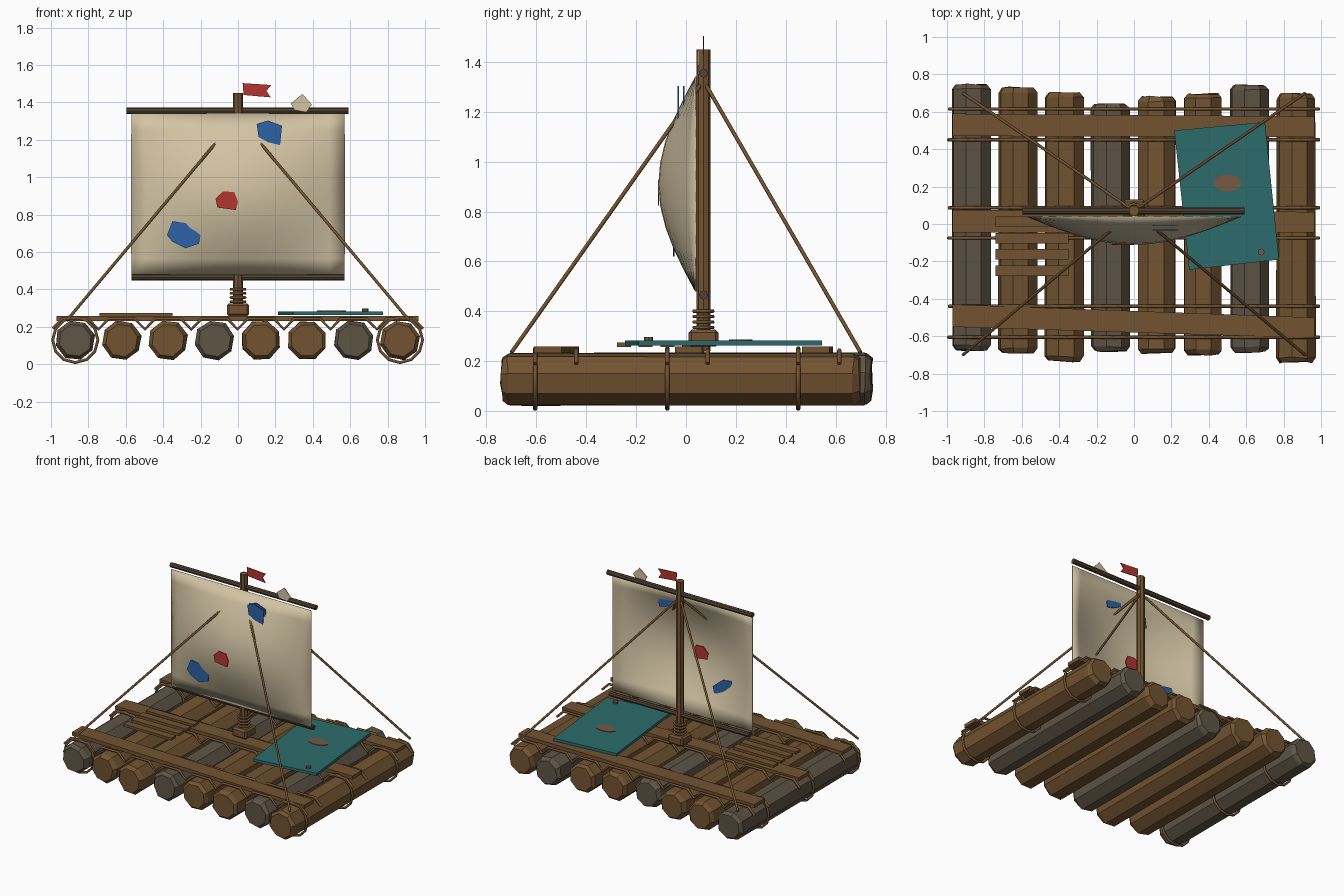
import bpy, bmesh, math, random
from mathutils import Vector, Matrix

random.seed(4)
if "Cube" in bpy.data.objects:
    bpy.data.objects.remove(bpy.data.objects["Cube"])


def material(name, *rgb):
    m = bpy.data.materials.new(name)
    m.use_nodes = True
    m.diffuse_color = (*rgb, 1)
    m.node_tree.nodes["Principled BSDF"].inputs["Base Color"].default_value = (*rgb, 1)
    return m


BROWN = material("brown wood", .17, .088, .031)
GREY = material("weathered wood", .115, .09, .06)
DARK = material("dark wood", .08, .055, .032)
ROPE = material("rope", .17, .085, .03)
CREAM = material("sail cloth", .65, .55, .37)
TEAL = material("teal cloth", .025, .15, .15)
RED = material("red cloth", .45, .035, .03)
BLUE = material("blue cloth", .027, .12, .38)
TAN = material("tan patch", .18, .1, .055)


def finish(name, bm, mat):
    bmesh.ops.recalc_face_normals(bm, faces=bm.faces)
    me = bpy.data.meshes.new(name)
    bm.to_mesh(me)
    bm.free()
    me.materials.append(mat)
    ob = bpy.data.objects.new(name, me)
    bpy.context.collection.objects.link(ob)
    return ob


def prism(name, points, offset, mat):
    """Extrude a flat outline along an offset."""
    bm = bmesh.new()
    face = bm.faces.new([bm.verts.new(p) for p in points])
    new = bmesh.ops.extrude_face_region(bm, geom=[face], use_keep_orig=True)["geom"]
    bmesh.ops.translate(bm, vec=offset, verts=[g for g in new if isinstance(g, bmesh.types.BMVert)])
    return finish(name, bm, mat)


def cloth(name, outline, y, mat):
    return prism(name, [(x, y, z) for x, z in outline], (0, .005, 0), mat)


def pole(name, a, b, r, mat, sides=8):
    a, b = Vector(a), Vector(b)
    bm = bmesh.new()
    turn = (b - a).to_track_quat('Z', 'Y').to_matrix().to_4x4()
    bmesh.ops.create_cone(bm, cap_ends=True, segments=sides, radius1=r, radius2=r,
                          depth=(b - a).length, matrix=Matrix.Translation((a + b) / 2) @ turn)
    return finish(name, bm, mat)


def rope(name, points, r=.009, closed=False):
    cu = bpy.data.curves.new(name, 'CURVE')
    cu.dimensions = '3D'
    cu.bevel_depth = r
    cu.bevel_resolution = 1
    cu.use_fill_caps = True
    sp = cu.splines.new('POLY')
    sp.points.add(len(points) - 1)
    for p, co in zip(sp.points, points):
        p.co = (*co, 1)
    sp.use_cyclic_u = closed
    cu.materials.append(ROPE)
    ob = bpy.data.objects.new(name, cu)
    bpy.context.collection.objects.link(ob)
    return ob


def circle(n, r):
    return [(r * math.cos(math.tau * i / n), r * math.sin(math.tau * i / n)) for i in range(n)]


# Deck logs with worn, chamfered ends
def log(name, x, y0, y1, mat):
    bm = bmesh.new()
    roll = random.uniform(.2, .5)
    rings = []
    for y, r in ((y0, .088), (y0 + .025, .107), (y1 - .025, .107), (y1, .088)):
        ring = []
        for i in range(8):
            a = roll + math.tau * i / 8
            k = r * random.uniform(.98, 1.03)
            ring.append(bm.verts.new((x + k * math.cos(a), y + random.uniform(-.006, .006),
                                      .128 + k * math.sin(a))))
        rings.append(ring)
    for a, b in zip(rings, rings[1:]):
        for i in range(8):
            bm.faces.new((a[i], a[i - 1], b[i - 1], b[i]))
    bm.faces.new(rings[0])
    bm.faces.new(rings[-1])
    return finish(name, bm, mat)


LOG_X = [-.87 + i * .248 for i in range(8)]
ENDS = [(-.675, .745), (-.69, .73), (-.735, .70), (-.68, .64),
        (-.69, .68), (-.70, .695), (-.685, .74), (-.74, .695)]
for i, (x, (y0, y1)) in enumerate(zip(LOG_X, ENDS)):
    log(f"log_{i + 1}", x, y0, y1, GREY if i in (0, 3, 6) else BROWN)

# Cross planks, slightly skewed
for name, left, right in (("back_plank", .53, .52), ("middle_plank", .015, .01), ("front_plank", -.49, -.555)):
    prism(name, [(-.97, left - .06, .232), (.965, right - .055, .232),
                 (.965, right + .055, .232), (-.97, left + .06, .232)], (0, 0, .026), BROWN)

# Lashings: waves over the logs on both sides of each plank, loops on the outer logs
for j, y in enumerate((-.605, -.44, -.075, .087, .45, .615)):
    path = [(-.99, y, .19)]
    for i, x in enumerate(LOG_X):
        path += [(x - .07, y, .243), (x + .07, y, .243)]
        if i < 7:
            path.append((x + .124, y, .187))
    path.append((.99, y, .19))
    rope(f"lashing_{j + 1}", path)
    if j % 2 == 0:
        for side, x in (("right", LOG_X[0]), ("left", LOG_X[-1])):
            rope(f"{side}_loop_{j // 2 + 1}", [(x + u, y, .13 + v) for u, v in circle(12, .121)], closed=True)

# Small slats beside the sail
for i in range(4):
    y = .012 - i * .087
    prism(f"slat_{i + 1}", [(-.74, y - .028, .256), (-.35, y - .028, .256),
                            (-.35, y + .028, .256), (-.74, y + .028, .256)], (0, 0, .018), BROWN)

# Mast, its foot and rope coils
pole("mast", (0, .07, .24), (0, .07, 1.45), .028, BROWN)
foot = prism("mast_foot", [(-.06, .01, .258), (.06, .01, .258), (.06, .13, .258), (-.06, .13, .258)],
             (0, 0, .068), BROWN)
bevel = foot.modifiers.new("bevel", 'BEVEL')
bevel.width = .012
bevel.segments = 1
for i in range(4):
    rope(f"mast_coil_{i + 1}", [(u, .07 + v, .335 + i * .022) for u, v in circle(12, .037)], .008, True)

# Yards
pole("upper_yard", (-.595, .07, 1.355), (.59, .07, 1.355), .018, DARK)
pole("lower_yard", (-.57, .07, .465), (.57, .07, .465), .018, DARK)

# Billowing sail
bm = bmesh.new()
bmesh.ops.create_grid(bm, x_segments=14, y_segments=10, size=1)
for v in bm.verts:
    u, w = v.co.x, v.co.y
    belly = .148 * math.cos(u * math.pi / 2) * math.cos(w * math.pi / 2)
    v.co = (u * .57, .042 - belly, .91 + w * .43)
sail = finish("sail", bm, CREAM)
sail.modifiers.new("thickness", 'SOLIDIFY').thickness = .005
for p in sail.data.polygons:
    p.use_smooth = True

# Sail patches, sewn on both sides
PATCHES = (("upper_patch", BLUE, -.034, [(.10, 1.285), (.16, 1.303), (.235, 1.275), (.225, 1.172),
                                         (.165, 1.185), (.11, 1.215)]),
           ("middle_patch", RED, -.113, [(-.12, .885), (-.08, .925), (-.02, .92), (0, .87),
                                         (-.012, .825), (-.11, .838)]),
           ("lower_patch", BLUE, -.052, [(-.38, .69), (-.35, .765), (-.28, .755), (-.2, .69),
                                         (-.21, .645), (-.28, .62), (-.35, .655)]))
for name, mat, y, outline in PATCHES:
    cloth(name + "_front", outline, y, mat)
    cloth(name + "_back", outline, y + .022, mat)
cloth("yard_scrap", [(.282, 1.395), (.345, 1.445), (.395, 1.388), (.365, 1.35), (.30, 1.362)], .047, CREAM)

# Swallowtail pennant
cloth("pennant", [(.025, 1.503), (.178, 1.493), (.152, 1.462), (.175, 1.427), (.03, 1.44)], .068, RED)

# Stays from the mast to the four corners
for name, x, y in (("front_right_stay", -.915, -.70), ("front_left_stay", .915, -.70),
                   ("back_right_stay", -.915, .70), ("back_left_stay", .915, .70)):
    rope(name, [(x, y, .235), (0, .07, 1.325)], .008)

# Blanket with a patch and a button
prism("blanket", [(.215, .50, .263), (.295, -.245, .263), (.775, -.19, .263), (.70, .545, .263)],
      (0, 0, .02), TEAL)
prism("blanket_patch", [(.5 + u, .22 + v * .6, .283) for u, v in circle(8, .078)], (0, 0, .004), TAN)
pole("blanket_button", (.68, -.15, .28), (.68, -.15, .297), .018, TAN)
